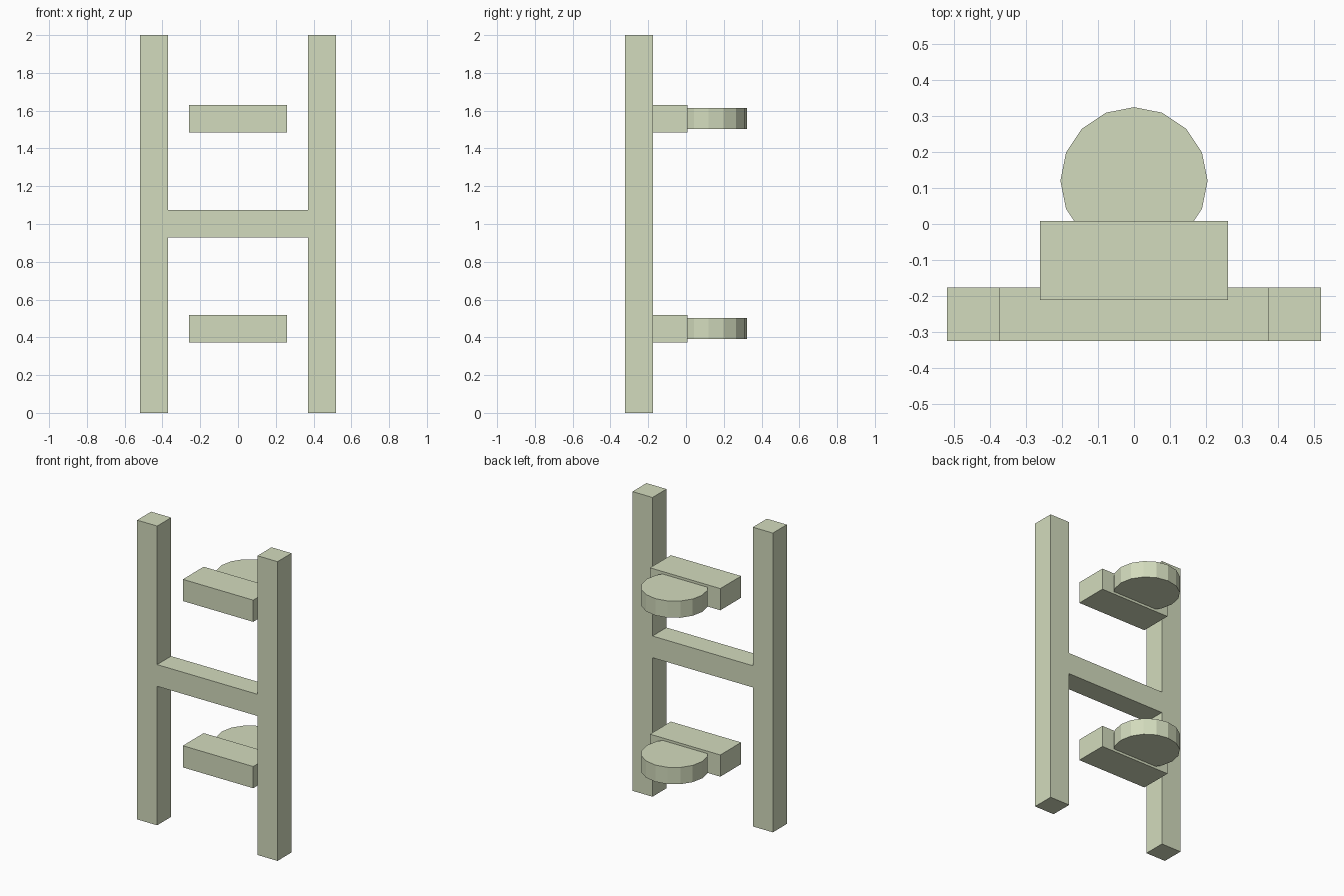
import bpy, bmesh
from mathutils import Matrix

if "Cube" in bpy.data.objects:
    bpy.data.objects.remove(bpy.data.objects["Cube"])

paint = bpy.data.materials.new("pale_green")
paint.diffuse_color = (0.65, 0.71, 0.51, 1)
paint.use_nodes = True
paint.node_tree.nodes["Principled BSDF"].inputs["Base Color"].default_value = paint.diffuse_color


def finish(name, bm):
    bmesh.ops.recalc_face_normals(bm, faces=bm.faces[:])
    mesh = bpy.data.meshes.new(name)
    bm.to_mesh(mesh)
    bm.free()
    mesh.materials.append(paint)
    obj = bpy.data.objects.new(name, mesh)
    bpy.context.collection.objects.link(obj)
    return obj


def box(name, size, center):
    bm = bmesh.new()
    bmesh.ops.create_cube(bm, size=1, matrix=Matrix.Translation(center) @ Matrix.Diagonal((*size, 1)))
    return finish(name, bm)


def disc(name, radius, depth, center):
    bm = bmesh.new()
    bmesh.ops.create_cone(bm, cap_ends=True, segments=16, radius1=radius, radius2=radius,
                          depth=depth, matrix=Matrix.Translation(center))
    return finish(name, bm)


# H-shaped frame: two posts and a crossbar in one extruded outline
outer, inner, low, high = 0.519, 0.371, 0.929, 1.074
right = [(inner, low), (inner, 0), (outer, 0), (outer, 2), (inner, 2), (inner, high)]
outline = right + [(-x, z) for x, z in reversed(right)]
bm = bmesh.new()
face = bm.faces.new([bm.verts.new((x, -0.324, z)) for x, z in outline])
swept = bmesh.ops.extrude_face_region(bm, geom=[face])["geom"]
bmesh.ops.translate(bm, vec=(0, 0.148, 0),
                    verts=[v for v in swept if isinstance(v, bmesh.types.BMVert)])
finish("post_frame", bm)

# Two identical levels: a wide block with a round pad set into its back
for level, z in (("lower", 0.446), ("upper", 1.558)):
    box(level + "_block", (0.52, 0.22, 0.145), (0, -0.101, z))
    disc(level + "_round_pad", 0.204, 0.112, (0, 0.12, z))
